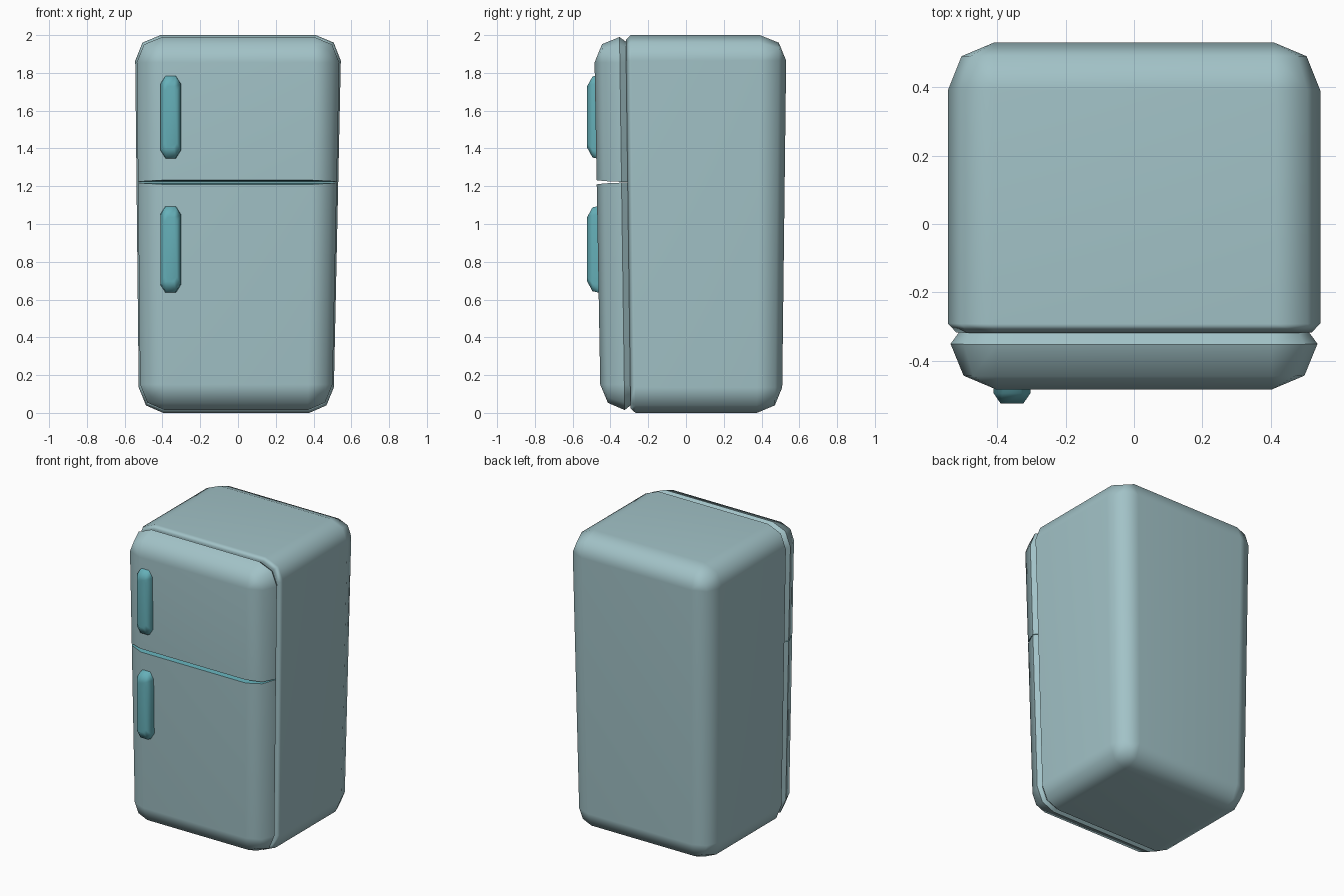
import bpy, bmesh, math

if "Cube" in bpy.data.objects:
    bpy.data.objects.remove(bpy.data.objects["Cube"])

SPLIT = 1.221   # height of the gap between the doors


def material(name, rgb):
    m = bpy.data.materials.new(name)
    m.diffuse_color = (*rgb, 1)
    m.use_nodes = True
    m.node_tree.nodes["Principled BSDF"].inputs["Base Color"].default_value = m.diffuse_color
    return m


PALE = material("pale_enamel", (0.36, 0.54, 0.57))
TEAL = material("teal_trim", (0.13, 0.43, 0.48))


def outline(x0, x1, z0, z1, top, bottom, steps=2):
    """Rectangle with rounded corners; top and bottom are (rx, rz) radii."""
    pts = []
    corners = [(x1, z1, 1, 1, top), (x0, z1, -1, 1, top),
               (x0, z0, -1, -1, bottom), (x1, z0, 1, -1, bottom)]
    for q, (cx, cz, sx, sz, (rx, rz)) in enumerate(corners):
        for i in range(steps + 1):
            a = math.pi / 2 * (q + i / steps)
            pts.append((cx - sx * rx + rx * math.cos(a),
                        cz - sz * rz + rz * math.sin(a)))
    return pts


def taper(co):
    """Narrow the cabinet slightly towards the floor."""
    t = (1.85 - co.z) / 1.71
    k = 1 - 0.05 * t
    co.x = co.x * k - 0.009 * t
    co.y = co.y * k + 0.006 * t


def loft(name, rings, mat, tapered=True):
    """Skin a list of (y, outline) rings and cap both ends."""
    bm = bmesh.new()
    loops = [[bm.verts.new((x, y, z)) for x, z in pts] for y, pts in rings]
    n = len(loops[0])
    for a, b in zip(loops, loops[1:]):
        for i in range(n):
            j = (i + 1) % n
            bm.faces.new((a[i], a[j], b[j], b[i]))
    bm.faces.new(loops[0])
    bm.faces.new(loops[-1])
    bmesh.ops.remove_doubles(bm, verts=bm.verts, dist=0.0005)
    bmesh.ops.recalc_face_normals(bm, faces=bm.faces)
    # door faces inside the gap take the trim colour
    for f in bm.faces:
        if tapered and all(abs(v.co.z - SPLIT) < 0.02 for v in f.verts):
            f.material_index = 1
    if tapered:
        for v in bm.verts:
            taper(v.co)
    me = bpy.data.meshes.new(name)
    bm.to_mesh(me)
    bm.free()
    me.materials.append(mat)
    me.materials.append(TEAL)
    ob = bpy.data.objects.new(name, me)
    bpy.context.collection.objects.link(ob)
    bpy.ops.object.select_all(action='DESELECT')
    ob.select_set(True)
    bpy.context.view_layer.objects.active = ob
    bpy.ops.object.shade_smooth_by_angle(angle=math.radians(50))
    wn = ob.modifiers.new("weighted_normal", 'WEIGHTED_NORMAL')
    wn.keep_sharp = True
    return ob


R = 0.135

# Cabinet body: small chamfer at the front, large rounding at the back
rings = []
for y, inset in [(-0.317, 0.025), (-0.29, 0), (0.39, 0), (0.49, 0.04), (0.53, R)]:
    r = (R - inset,) * 2
    rings.append((y, outline(-0.544 + inset, 0.544 - inset, inset, 2 - inset, r, r)))
loft("cabinet_body", rings, PALE)

# Doors: rounded on the outer edges, straight along the gap
door_rings = [(-0.316, 0.025, 0.0008), (-0.35, 0, 0.002),
              (-0.443, 0.038, 0.006), (-0.484, R, 0.011)]
upper, lower = [], []
for y, inset, gap in door_rings:
    r, flat = (R - inset,) * 2, (0, 0)
    x = 0.536 - inset
    upper.append((y, outline(-x, x, SPLIT + gap, 1.99 - inset, r, flat)))
    lower.append((y, outline(-x, x, 0.015 + inset, SPLIT - gap, flat, r)))
loft("upper_door", upper, PALE)
loft("lower_door", lower, PALE)

# Handles: chamfered bars on the left of each door
for name, z0, z1 in [("upper_handle", 1.34, 1.793), ("lower_handle", 0.632, 1.10)]:
    rings = []
    for y, ix, iz in [(-0.44, 0, 0), (-0.495, 0.002, 0.012), (-0.524, 0.022, 0.065)]:
        r = (0.027 - ix / 2, 0.045 - iz / 3)
        rings.append((y, outline(-0.412 + ix, -0.301 - ix, z0 + iz, z1 - iz, r, r, 1)))
    loft(name, rings, TEAL, tapered=False)
